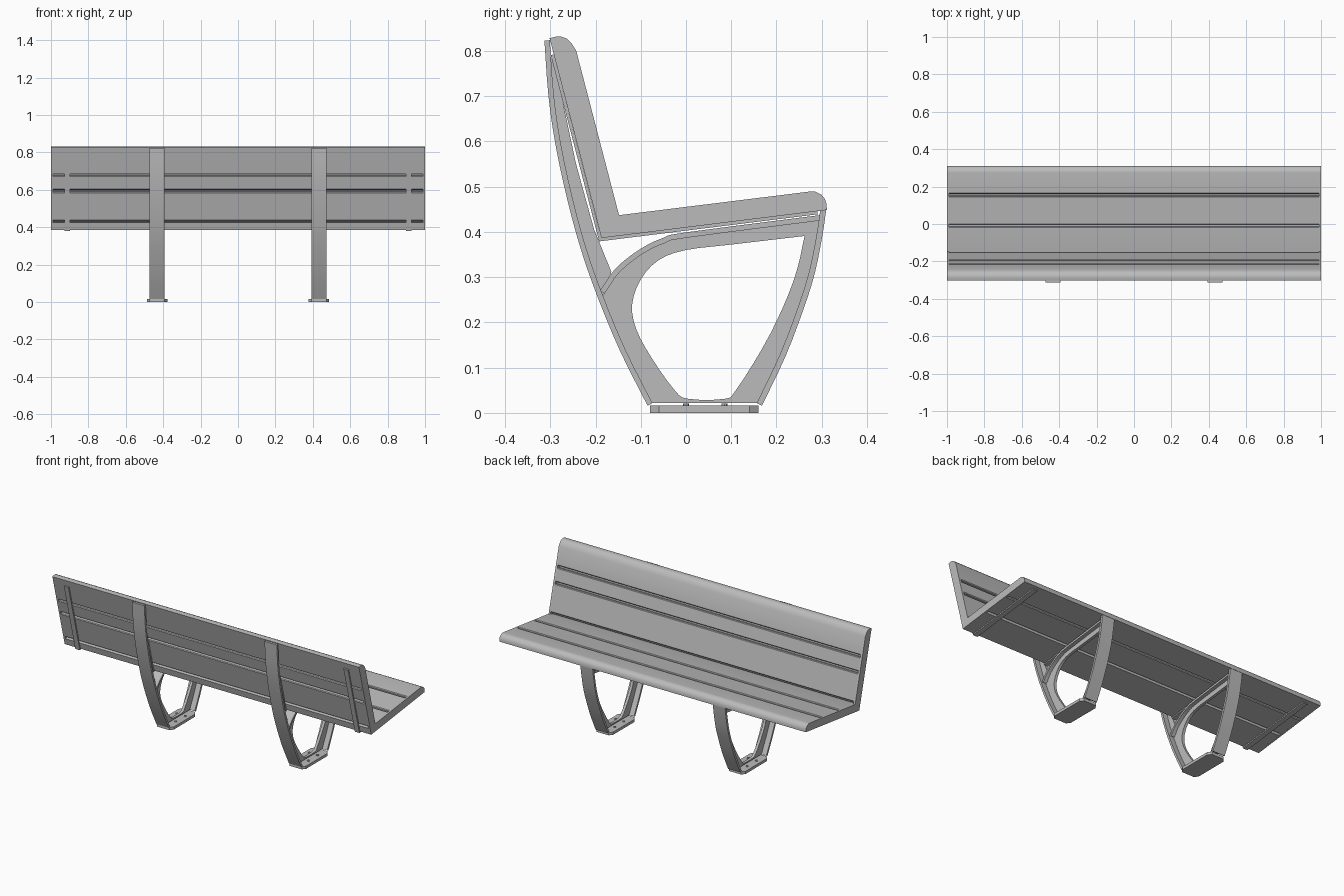
import bpy, bmesh, math
from mathutils import Vector, Matrix

cube = bpy.data.objects.get("Cube")
if cube:
    bpy.data.objects.remove(cube, do_unlink=True)

grey = bpy.data.materials.new("bench grey")
grey.use_nodes = True
grey.diffuse_color = (0.5, 0.5, 0.5, 1)
grey.node_tree.nodes["Principled BSDF"].inputs["Base Color"].default_value = (0.5, 0.5, 0.5, 1)

SIDE = Matrix(((0, 0, 1, 0), (1, 0, 0, 0), (0, 1, 0, 0), (0, 0, 0, 1)))


def plate(name, loops, half, at=(0, 0, 0), frame=SIDE):
    """Extrude closed outlines (later ones are holes) by half each way."""
    curve = bpy.data.curves.new(name, 'CURVE')
    curve.dimensions, curve.fill_mode, curve.extrude = '2D', 'BOTH', half
    for loop in loops:
        spline = curve.splines.new('POLY')
        spline.points.add(len(loop) - 1)
        for point, (a, b) in zip(spline.points, loop):
            point.co = (a, b, 0, 1)
        spline.use_cyclic_u = True
    helper = bpy.data.objects.new(name + " outline", curve)
    bpy.context.collection.objects.link(helper)
    mesh = bpy.data.meshes.new_from_object(
        helper.evaluated_get(bpy.context.evaluated_depsgraph_get()))
    bpy.data.objects.remove(helper, do_unlink=True)
    bm = bmesh.new()
    bm.from_mesh(mesh)
    bmesh.ops.remove_doubles(bm, verts=bm.verts, dist=1e-5)
    bmesh.ops.transform(bm, matrix=Matrix.Translation(at) @ frame, verts=bm.verts)
    bmesh.ops.recalc_face_normals(bm, faces=bm.faces)
    bm.to_mesh(mesh)
    bm.free()
    mesh.materials.clear()
    mesh.materials.append(grey)
    ob = bpy.data.objects.new(name, mesh)
    bpy.context.collection.objects.link(ob)
    bpy.ops.object.select_all(action='DESELECT')
    ob.select_set(True)
    bpy.context.view_layer.objects.active = ob
    bpy.ops.object.shade_smooth_by_angle(angle=math.radians(30))
    return ob


def offset(path, dist):
    """Shift an open path to its left."""
    pts = [Vector(p) for p in path]
    out = []
    for i, p in enumerate(pts):
        d = (pts[min(i + 1, len(pts) - 1)] - pts[max(i - 1, 0)]).normalized()
        out.append(p + Vector((-d.y, d.x)) * dist)
    return out


def smooth(path, steps=3):
    """Catmull-Rom curve through a path."""
    p = [Vector(q) for q in path]
    p = [2 * p[0] - p[1]] + p + [2 * p[-1] - p[-2]]
    out = []
    for a, b, c, d in zip(p, p[1:], p[2:], p[3:]):
        for k in range(steps):
            t = k / steps
            out.append(0.5 * (2 * b + (c - a) * t + (2 * a - 5 * b + 4 * c - d) * t ** 2
                              + (3 * b - a - 3 * c + d) * t ** 3))
    return out + [p[-2]]


# Seat and back directions, measured from the inner corner
CORNER = Vector((-0.148, 0.437))
HEEL = (-0.187, 0.3865)
UP, REAR = Vector((-0.252, 0.968)), Vector((-0.968, -0.252))
OUT, DOWN = Vector((0.993, 0.123)), Vector((0.123, -0.993))


def back(s, t):
    return CORNER + UP * s + REAR * t


def seat(s, t):
    return CORNER + OUT * s + DOWN * t


def slat(place, a, b, depth):
    c = 0.004
    return [place(s, t) for s, t in ((a + c, 0), (b - c, 0), (b, c), (b, depth - c),
            (b - c, depth), (a + c, depth), (a, depth - c), (a, c))]


BACK_T, SEAT_T = 0.05, 0.045
TOP = [back(*p) for p in ((0.375, 0), (0.395, 0.006), (0.407, 0.014), (0.414, 0.024),
                          (0.417, 0.036), (0.417, BACK_T))]
NOSE = [seat(*p) for p in ((0.425, 0), (0.437, 0.002), (0.449, 0.01), (0.456, 0.021),
                           (0.458, 0.033), (0.457, SEAT_T))]

# Slats
slats = {
    "lower_back_slat": slat(back, 0.012, 0.169, BACK_T),
    "middle_back_slat": slat(back, 0.181, 0.258, BACK_T),
    "top_back_slat": [back(0.27, BACK_T), back(0.27, 0.004), back(0.274, 0)] + TOP,
    "rear_seat_slat": [HEEL, back(0, BACK_T), CORNER, seat(0.129, 0), seat(0.133, 0.004),
                       seat(0.133, SEAT_T)],
    "middle_seat_slat": slat(seat, 0.145, 0.299, SEAT_T),
    "front_seat_slat": [seat(0.311, SEAT_T), seat(0.311, 0.004), seat(0.315, 0)] + NOSE,
    "back_core": slat(back, 0, 0.3, 0.008),
    "seat_core": slat(seat, 0.1, 0.33, 0.008),
}
for name, outline in slats.items():
    if name.endswith("core"):
        shift = (REAR if name.startswith("back") else DOWN) * 0.02
        outline = [p + shift for p in outline]
    plate(name, [outline], 0.988)

# L-shaped end caps and battens
cap = [HEEL, back(0, BACK_T)] + TOP[::-1] + [CORNER] + NOSE
batten = [back(0.38, 0.057), (-0.192, 0.379), seat(0.436, 0.052),
          seat(0.436, SEAT_T), HEEL, back(0.38, BACK_T)]

# Frame curves, from top to bottom
rear_path = smooth([(-0.313, 0.823), (-0.304, 0.70), (-0.288, 0.59), (-0.262, 0.47),
                    (-0.232, 0.36), (-0.195, 0.255), (-0.145, 0.135), (-0.085, 0.016)])
front_path = smooth([(0.31, 0.45), (0.302, 0.395), (0.285, 0.31), (0.26, 0.23),
                     (0.22, 0.125), (0.168, 0.016)])
arch_path = smooth([(-0.19, 0.27), (-0.155, 0.32), (-0.1, 0.363), (-0.05, 0.387),
                    (0, 0.399), (0.295, 0.437)])
rear_in, front_in = offset(rear_path, 0.012), offset(front_path, -0.013)
arch_in = offset(arch_path, -0.012)
hole = smooth([(0.262, 0.391), (0.1, 0.372), (0, 0.36), (-0.06, 0.338), (-0.1, 0.295),
               (-0.119, 0.24), (-0.11, 0.185), (-0.075, 0.12), (-0.025, 0.05), (0.005, 0.031),
               (0.085, 0.031), (0.11, 0.05), (0.17, 0.145), (0.215, 0.235), (0.245, 0.315),
               (0.262, 0.391)])[:-1]
web = ([p for p in rear_in if p.y < 0.265] + front_in[:2:-1] + arch_in[::-1])
fin = [p for p in rear_in if 0.25 < p.y < 0.79] + [
    Vector(p) for p in ((-0.165, 0.312), (-0.203, 0.405), (-0.243, 0.55), (-0.292, 0.78))]
base = [(-0.055, -0.06), (-0.04, -0.08), (0.04, -0.08), (0.055, -0.06),
        (0.055, 0.14), (0.04, 0.16), (-0.04, 0.16), (-0.055, 0.14)]
bolt = [(0.007 * math.cos(k * math.pi / 4), 0.007 * math.sin(k * math.pi / 4)) for k in range(8)]

for side, label in ((1, "left"), (-1, "right")):
    plate(label + "_end_cap", [cap], 0.006, (side * 0.994, 0, 0))
    plate(label + "_batten", [batten], 0.015, (side * 0.912, 0, 0))
    x = side * 0.432
    plate(label + "_support_batten", [batten], 0.015, (x, 0, 0))
    plate(label + "_rear_flange", [rear_path + rear_in[::-1]], 0.04, (x, 0, 0))
    plate(label + "_front_flange", [front_path + front_in[::-1]], 0.04, (x, 0, 0))
    plate(label + "_arch_flange", [arch_path + arch_in[::-1]], 0.03, (x, 0, 0))
    plate(label + "_web", [web, hole], 0.008, (x, 0, 0))
    plate(label + "_back_fin", [fin], 0.008, (x, 0, 0))
    plate(label + "_foot_plate", [base], 0.008, (x, 0, 0.008), Matrix())
    for dx in (-0.027, 0.027):
        for y in (0.0, 0.085):
            plate(label + "_foot_bolt", [bolt], 0.003, (x + dx, y, 0.018), Matrix())
